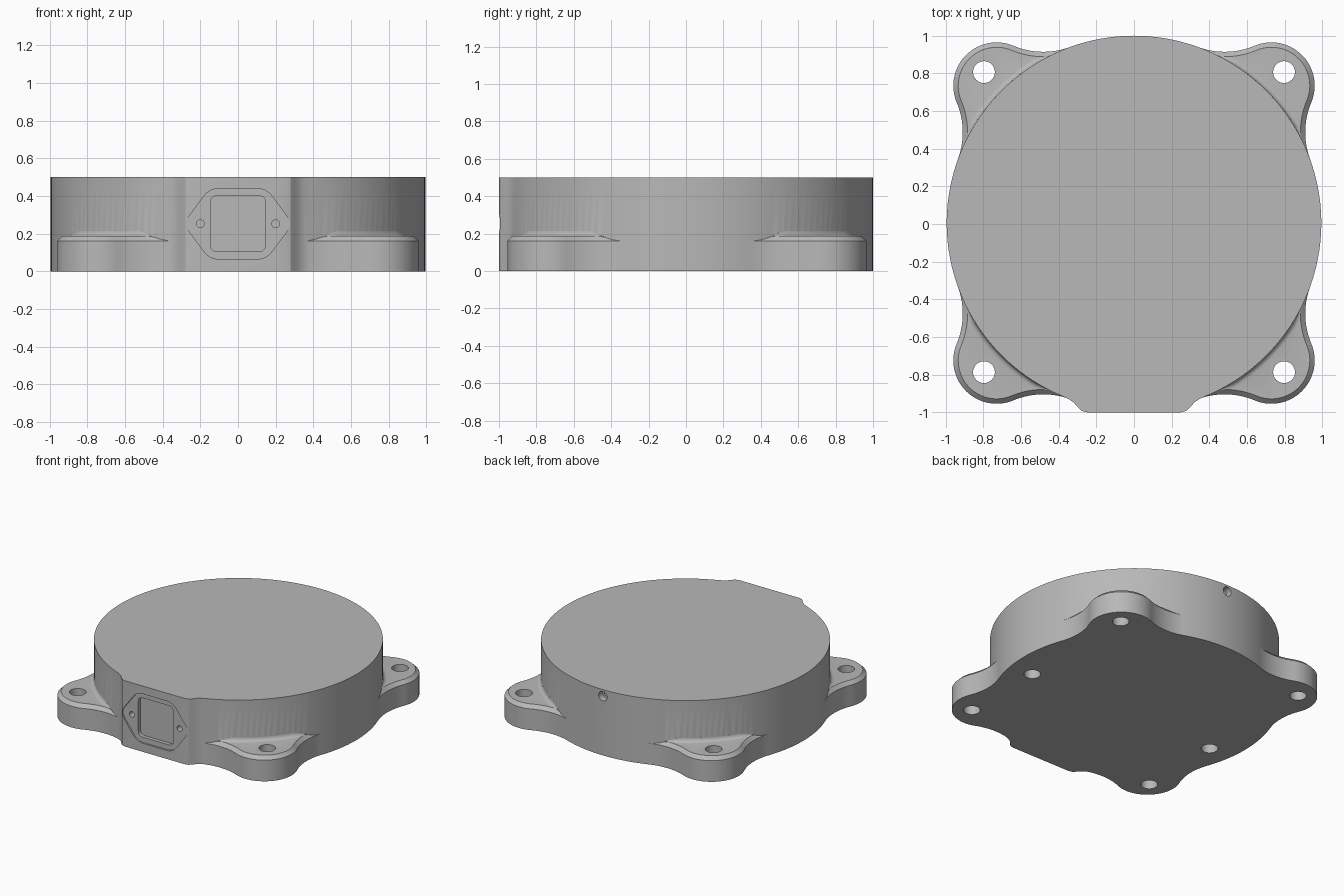
import bpy, bmesh, math
from math import sin, cos, pi, radians
from mathutils import Vector

cube = bpy.data.objects.get("Cube")
if cube:
    bpy.data.objects.remove(cube, do_unlink=True)

CY = 0.005            # centre of the round body in y
R = 0.995             # body radius
HEIGHT = 0.5
LUG_TOP = 0.187
LUG_R, LUG_DIST, BLEND_R = 0.23, 1.032, 0.41
CHAMFER = 0.026

grey = bpy.data.materials.new("housing_grey")
grey.use_nodes = True
grey.diffuse_color = (0.48, 0.48, 0.48, 1)
grey.node_tree.nodes["Principled BSDF"].inputs["Base Color"].default_value = (0.48, 0.48, 0.48, 1)


def loft(name, rings, closed=False):
    """Solid through equal-sized rings, capped at both ends."""
    bm = bmesh.new()
    loops = [[bm.verts.new(p) for p in ring] for ring in rings]
    n = len(loops[0])
    for a, b in zip(loops, loops[1:]):
        for i in range(n):
            j = (i + 1) % n
            bm.faces.new((a[i], a[j], b[j], b[i]))
    bm.faces.new(loops[0])
    bm.faces.new(loops[-1])
    bmesh.ops.recalc_face_normals(bm, faces=bm.faces)
    mesh = bpy.data.meshes.new(name)
    bm.to_mesh(mesh)
    bm.free()
    mesh.materials.append(grey)
    ob = bpy.data.objects.new(name, mesh)
    bpy.context.collection.objects.link(ob)
    return ob


def combine(target, tool, operation):
    """Apply a boolean and discard the tool object."""
    mod = target.modifiers.new("combine", "BOOLEAN")
    mod.operation, mod.solver, mod.object = operation, "EXACT", tool
    bpy.context.view_layer.objects.active = target
    bpy.ops.object.modifier_apply(modifier=mod.name)
    bpy.data.objects.remove(tool, do_unlink=True)


def arc(cx, cy, r, a0, a1, n):
    return [(cx + r * cos(a0 + (a1 - a0) * i / n), cy + r * sin(a0 + (a1 - a0) * i / n))
            for i in range(n + 1)]


def upright_hole(x, y, r, z0, z1):
    ring = arc(x, y, r, 0, 2 * pi, 32)[:-1]
    return loft("hole_cutter", [[(a, b, z) for a, b in ring] for z in (z0, z1)])


def front_cut(points, y0, y1):
    return loft("recess_cutter", [[(a, y, b) for a, b in points] for y in (y0, y1)])


def rounded(corners, r, n=6):
    """Polygon with each corner rounded by a quadratic curve."""
    out = []
    for i, c in enumerate(corners):
        c = Vector(c)
        p = c + (Vector(corners[i - 1]) - c).normalized() * r
        q = c + (Vector(corners[(i + 1) % len(corners)]) - c).normalized() * r
        for k in range(n + 1):
            t = k / n
            out.append(tuple(p * (1 - t) ** 2 + c * 2 * t * (1 - t) + q * t * t))
    return out


# Round body with a flat connector boss at the front
half_boss = [(0.38, -0.914), (0.345, -0.931), (0.32, -0.948), (0.3, -0.972), (0.28, -0.992), (0.25, -1.0)]
edge = math.atan2(half_boss[0][1] - CY, half_boss[0][0])
outline = arc(0, CY, R, edge, pi - edge, 128)
outline += [(-x, y) for x, y in half_boss[1:]] + half_boss[:0:-1]
body = loft("housing_body", [[(x, y, z) for x, y in outline] for z in (0, HEIGHT)])


# Mounting lug outline: round tip blended tangentially into the body
def lug_outline(offset):
    a, b = R + BLEND_R, LUG_R + BLEND_R
    spread = math.acos((a * a + LUG_DIST ** 2 - b * b) / (2 * a * LUG_DIST))
    cx, cy = a * cos(spread), a * sin(spread)
    to_lug = math.atan2(-cy, LUG_DIST - cx)
    blend = arc(cx, cy, BLEND_R + offset, spread + pi, to_lug + 2 * pi, 16)
    tip_angle = to_lug + pi
    tip = arc(LUG_DIST, 0, LUG_R - offset, tip_angle, 0, 16)
    half = [(0.8, 0.2)] + blend + tip[1:]
    return half + [(x, -y) for x, y in half[-2::-1]]


def place(x, y, sx, sy):
    """Turn a point from the lug axis to its diagonal, then mirror it."""
    k = math.sqrt(0.5)
    return sx * (x - y) * k, sy * (x + y) * k + CY


LIMIT = radians(18.3)
for sx in (1, -1):
    for sy in (1, -1):
        rings = []
        for z, off in ((0, 0), (LUG_TOP - CHAMFER, 0), (LUG_TOP, CHAMFER)):
            rings.append([(*place(x, y, sx, sy), z) for x, y in lug_outline(off)])
        combine(body, loft("mounting_lug", rings), "UNION")

        # Concave fillet where the lug top meets the body wall
        rings = []
        for i in range(33):
            t = LIMIT * (i / 16 - 1)
            f = 0.028 * max(0.03, min(1, (LIMIT - abs(t)) / radians(5)))
            profile = [(R - 0.02, LUG_TOP - 0.02), (R + f * 0.9, LUG_TOP - 0.02)]
            profile += [(R + f - f * sin(u * pi / 8), LUG_TOP + f - f * cos(u * pi / 8)) for u in range(5)]
            profile += [(R - 0.02, LUG_TOP + f)]
            rings.append([(*place(r * cos(t), r * sin(t), sx, sy), z) for r, z in profile])
        combine(body, loft("lug_fillet", rings), "UNION")

# Through holes in the lugs
for x in (0.797, -0.797):
    for y in (0.797, -0.797):
        combine(body, upright_hole(x, y + 0.01, 0.058, -0.1, 0.3), "DIFFERENCE")
    # Blind hole in the underside
    combine(body, upright_hole(x, -0.14, 0.058, -0.1, 0.15), "DIFFERENCE")

# Connector recess: shallow six-sided seat, deeper socket, two screw holes
seat = [(-0.15, 0.44), (0.15, 0.44), (0.29, 0.253), (0.15, 0.065), (-0.15, 0.065), (-0.29, 0.253)]
socket = [(-0.147, 0.402), (0.147, 0.402), (0.147, 0.105), (-0.147, 0.105)]
combine(body, front_cut(rounded(seat, 0.05), -1.1, -0.988), "DIFFERENCE")
combine(body, front_cut(rounded(socket, 0.04), -1.1, -0.96), "DIFFERENCE")
for x in (-0.2, 0.2):
    combine(body, front_cut(arc(x, 0.253, 0.021, 0, 2 * pi, 20)[:-1], -1.1, -0.94), "DIFFERENCE")

# Stepped screw hole in the back wall
for r, depth in ((0.036, 0.95), (0.02, 0.88)):
    combine(body, front_cut(arc(0, 0.45, r, 0, 2 * pi, 24)[:-1], depth, 1.1), "DIFFERENCE")

bpy.ops.object.select_all(action="DESELECT")
body.select_set(True)
bpy.context.view_layer.objects.active = body
bpy.ops.object.shade_smooth_by_angle(angle=radians(28))
